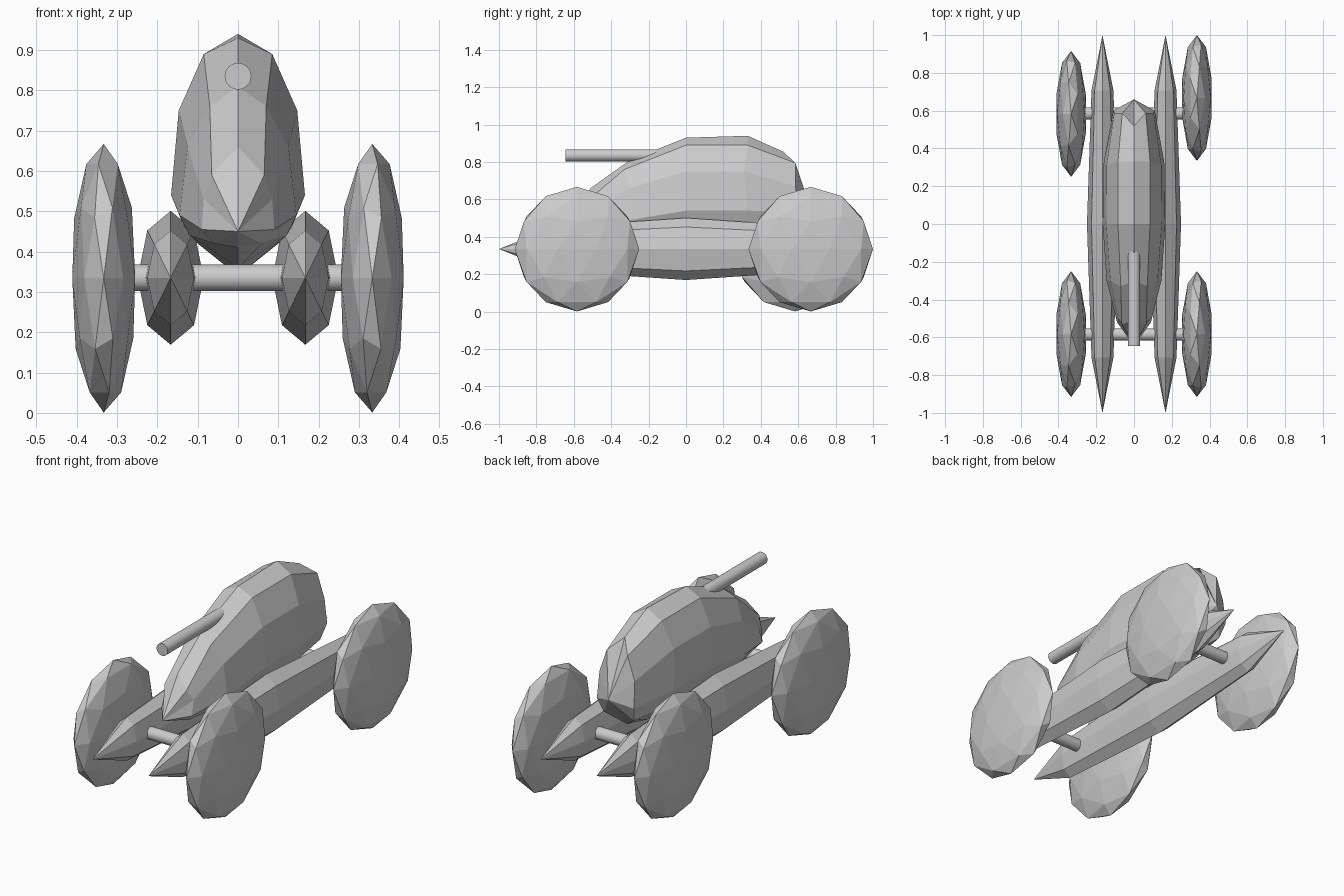
import bpy
from math import pi

if "Cube" in bpy.data.objects:
    bpy.data.objects.remove(bpy.data.objects["Cube"])


def finish(name, loc, scale, rot=(0, 0, 0)):
    ob = bpy.context.object
    ob.name = name
    ob.location, ob.scale, ob.rotation_euler = loc, scale, rot
    return ob


def rod(name, loc, length, rot):
    bpy.ops.mesh.primitive_cylinder_add(vertices=32, radius=0.033, depth=length)
    bpy.ops.object.shade_smooth_by_angle()
    return finish(name, loc, (1, 1, 1), rot)


# Wheels: flattened faceted balls, the right rear one sits further back
def wheel(name, side, y):
    bpy.ops.mesh.primitive_ico_sphere_add(subdivisions=2, radius=1)
    ob = finish(name, (side * 0.333, y, 0.334), (0.082, 0.333, 0.333))
    for v in ob.data.vertices:
        v.co.x *= side
    if side < 0:
        ob.data.flip_normals()


wheel("front_wheel_right", 1, -0.583)
wheel("front_wheel_left", -1, -0.583)
wheel("rear_wheel_right", 1, 0.667)
wheel("rear_wheel_left", -1, 0.583)

# Side floats: long eight-sided spindles along the length
for side, label in ((1, "right"), (-1, "left")):
    bpy.ops.mesh.primitive_uv_sphere_add(segments=8, ring_count=4, radius=1)
    finish("side_rail_" + label, (side * 0.167, 0, 0.335), (0.082, 0.166, 1), (pi / 2, 0, 0))

# Axles and barrel
rod("front_axle", (0, -0.585, 0.335), 0.667, (0, pi / 2, 0))
rod("rear_axle", (0, 0.585, 0.335), 0.667, (0, pi / 2, 0))
rod("barrel", (0, -0.37, 0.835), 0.55, (pi / 2, 0, 0))

# Body: five slanted half-sections from ridge to keel, mirrored and closed by two tips
sections = [
    [(0, -.51, .66), (.065, -.53, .59), (.085, -.5, .53), (.09, -.52, .455), (.06, -.5, .42), (0, -.5, .41)],
    [(0, -.3, .81), (.07, -.33, .76), (.125, -.3, .66), (.145, -.3, .49), (.12, -.3, .44), (0, -.3, .36)],
    [(0, 0, .93), (.085, 0, .89), (.147, 0, .75), (.166, 0, .54), (.125, 0, .44), (0, 0, .34)],
    [(0, .33, .94), (.085, .33, .89), (.145, .31, .75), (.16, .33, .54), (.125, .3, .44), (0, .33, .34)],
    [(0, .52, .855), (.062, .585, .795), (.105, .585, .67), (.11, .6, .53), (.09, .57, .45), (0, .5, .38)],
]
verts = []
for half in sections:
    verts += half + [(-x, y, z) for x, y, z in half[-2:0:-1]]
n = 10
faces = []
for s in range(len(sections) - 1):
    for i in range(n):
        a, b = s * n + i, s * n + (i + 1) % n
        faces.append((a, b, b + n, a + n))
nose, tail = len(verts), len(verts) + 1
verts += [(0, -.645, .45), (0, .66, .57)]
last = (len(sections) - 1) * n
for i in range(n):
    j = (i + 1) % n
    faces.append((nose, j, i))
    faces.append((tail, last + i, last + j))
mesh = bpy.data.meshes.new("body")
mesh.from_pydata(verts, [], faces)
body = bpy.data.objects.new("body", mesh)
bpy.context.collection.objects.link(body)
import bmesh
bm = bmesh.new()
bm.from_mesh(mesh)
bmesh.ops.recalc_face_normals(bm, faces=bm.faces)
bm.to_mesh(mesh)
bm.free()
